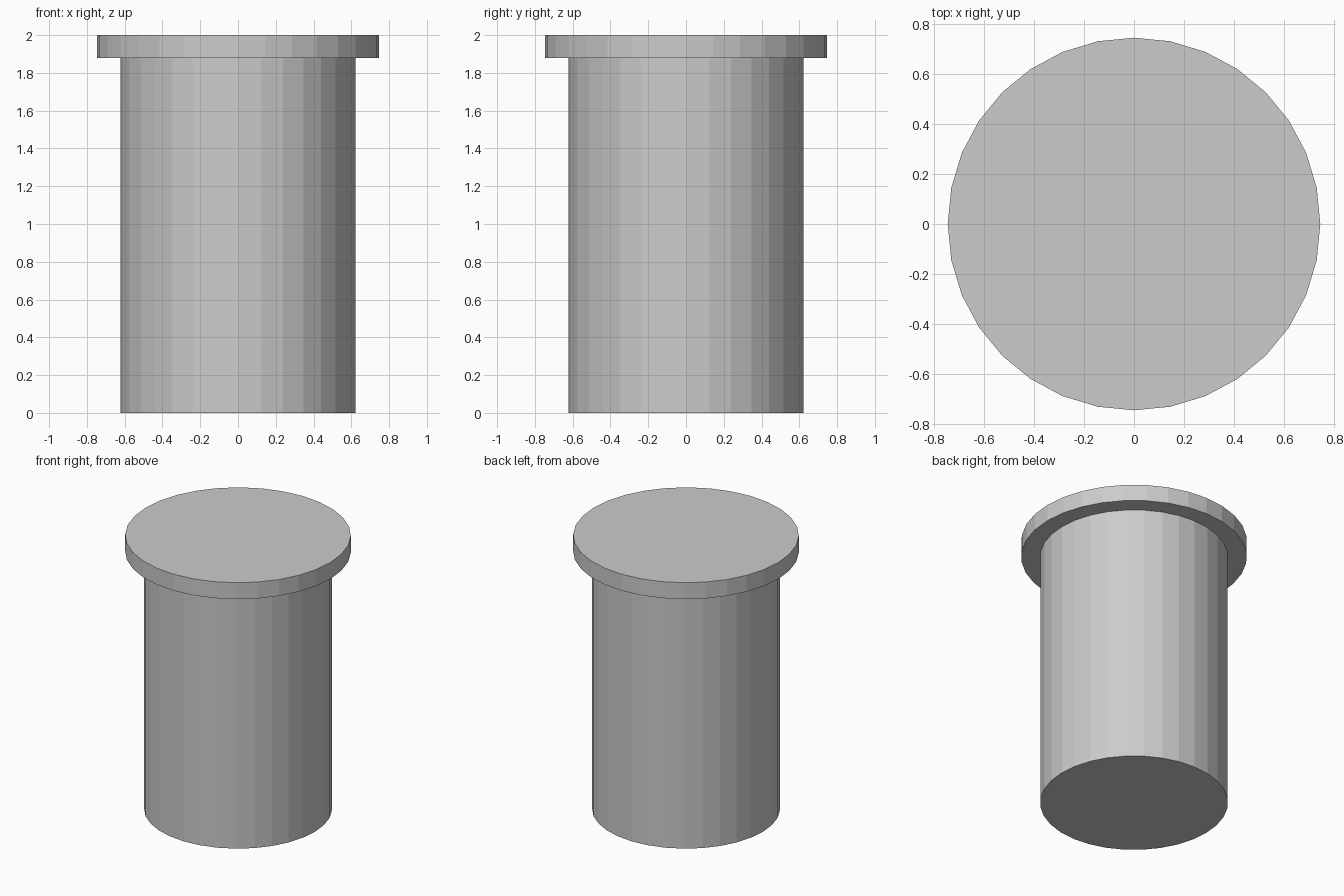
import bpy

if "Cube" in bpy.data.objects:
    bpy.data.objects.remove(bpy.data.objects["Cube"])

SIDES = 32


def cylinder(name, radius, z_low, z_high):
    bpy.ops.mesh.primitive_cylinder_add(
        vertices=SIDES, radius=radius, depth=z_high - z_low,
        location=(0, 0, (z_low + z_high) / 2))
    bpy.context.object.name = name


# Straight shaft
cylinder("shaft", 0.622, 0.0, 1.88)

# Wider flat cap on top
cylinder("cap", 0.747, 1.88, 2.0)
